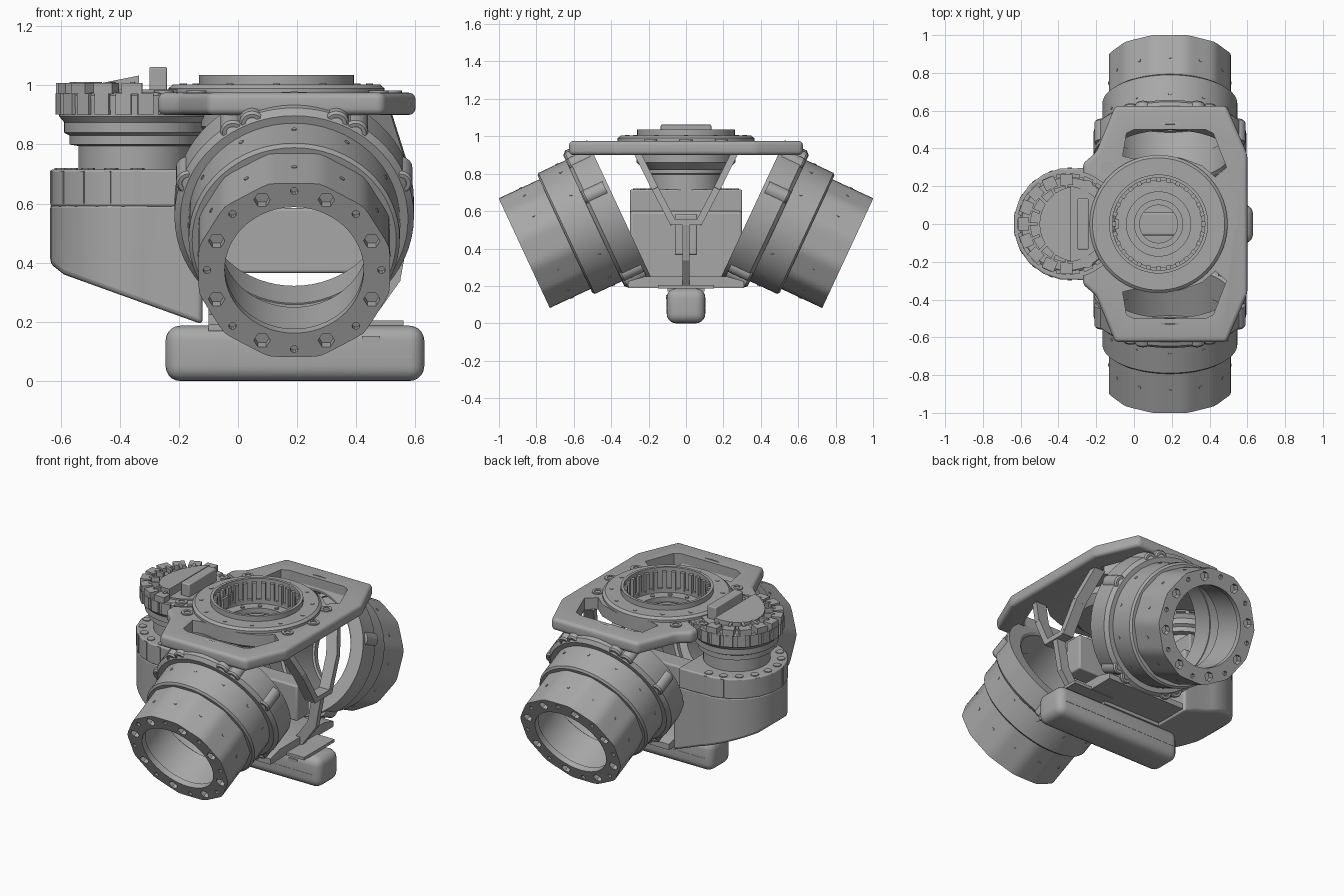
import bpy, bmesh, math
from math import sin, cos, pi, radians
from mathutils import Matrix, Vector

cube = bpy.data.objects.get("Cube")
if cube:
    bpy.data.objects.remove(cube, do_unlink=True)

grey = bpy.data.materials.new("machined_grey")
grey.use_nodes = True
GREY = (0.39, 0.39, 0.39, 1)
grey.diffuse_color = GREY
for node in grey.node_tree.nodes:
    if node.type == 'BSDF_PRINCIPLED':
        node.inputs["Base Color"].default_value = GREY
        node.inputs["Roughness"].default_value = 0.6
parts = []
T = Matrix.Translation
I = Matrix.Identity(4)


def finish(bm, name, m=I, bevel=0):
    bmesh.ops.recalc_face_normals(bm, faces=bm.faces)
    bm.transform(m)
    me = bpy.data.meshes.new(name)
    bm.to_mesh(me)
    bm.free()
    me.materials.append(grey)
    ob = bpy.data.objects.new(name, me)
    bpy.context.collection.objects.link(ob)
    if bevel:
        mod = ob.modifiers.new("bevel", 'BEVEL')
        mod.width, mod.segments, mod.limit_method = bevel, 3, 'ANGLE'
    parts.append(ob)
    return ob


def lathe(name, profile, n=64, m=I):
    """Spin a closed (radius, height) loop round the local z axis."""
    bm = bmesh.new()
    rings = [[bm.verts.new((r * cos(2 * pi * i / n), r * sin(2 * pi * i / n), z))
              for r, z in profile] for i in range(n)]
    k = len(profile)
    for i in range(n):
        a, b = rings[i], rings[(i + 1) % n]
        for j in range(k):
            bm.faces.new((a[j], b[j], b[(j + 1) % k], a[(j + 1) % k]))
    return finish(bm, name, m)


def prism_bm(pts, z0, z1):
    bm = bmesh.new()
    f = bm.faces.new([bm.verts.new((x, y, z0)) for x, y in pts])
    ext = bmesh.ops.extrude_face_region(bm, geom=[f])["geom"]
    bmesh.ops.translate(bm, vec=(0, 0, z1 - z0),
                        verts=[v for v in ext if isinstance(v, bmesh.types.BMVert)])
    bmesh.ops.recalc_face_normals(bm, faces=bm.faces)
    return bm


def prism(name, pts, z0, z1, m=I, bevel=0):
    return finish(prism_bm(pts, z0, z1), name, m, bevel)


def rounded_prism(name, pts, z0, z1, r):
    bm = prism_bm(pts, z0, z1)
    bmesh.ops.bevel(bm, geom=bm.edges[:], offset=r, segments=5, profile=.5, affect='EDGES')
    return finish(bm, name)


def arc(r, a0, a1, n, cx=0.0, cy=0.0):
    return [(cx + r * cos(radians(a0 + (a1 - a0) * i / n)),
             cy + r * sin(radians(a0 + (a1 - a0) * i / n))) for i in range(n + 1)]


def disc(name, r, z0, z1, n=24, m=I):
    return prism(name, arc(r, 0, 360, n)[:-1], z0, z1, m)


def box(name, x0, x1, y0, y1, z0, z1, m=I, bevel=0):
    return prism(name, [(x0, y0), (x1, y0), (x1, y1), (x0, y1)], z0, z1, m, bevel)


def strut(name, path, w, d):
    """Bars along a path, w wide along y and d deep along x."""
    for a, b in zip(path, path[1:]):
        a, b = Vector(a), Vector(b)
        z = (b - a).normalized()
        y = z.cross(Vector((1, 0, 0))).normalized()
        x = y.cross(z)
        m = T(a) @ Matrix((x, y, z)).transposed().to_4x4()
        box(name, -d / 2, d / 2, -w / 2, w / 2, -.008, (b - a).length + .008, m)


def cut(ob, cutter):
    mod = ob.modifiers.new("cut", 'BOOLEAN')
    mod.operation, mod.solver, mod.object = 'DIFFERENCE', 'EXACT', cutter
    bpy.context.view_layer.objects.active = ob
    bpy.ops.object.modifier_apply(modifier=mod.name)
    parts.remove(cutter)
    bpy.data.objects.remove(cutter, do_unlink=True)


# Two angled lens tubes, front and back
for side, spin in (("front", 0), ("back", pi)):
    m = T((0.19, 0, 0)) @ Matrix.Rotation(spin, 4, 'Z') @ T((0, -0.865, 0.375)) @ Matrix.Rotation(radians(-65), 4, 'X')
    barrel = lathe(side + "_barrel", [(.332, 0), (.332, .27), (.30, .27), (.30, .24), (.25, .24),
                                      (.25, .035), (.235, .035), (.235, 0)], 72, m)
    # Plane twelve shallow flats on the barrel
    inv = m.inverted()
    for v in barrel.data.vertices:
        p = inv @ v.co
        r = math.hypot(p.x, p.y)
        if r > .32:
            a = (math.atan2(p.y, p.x) + pi / 12) % (pi / 6) - pi / 12
            k = min(.332, .3235 / cos(a)) / r
            v.co = m @ Vector((p.x * k, p.y * k, p.z))
    for i in range(8):
        a = radians(22.5 + 45 * i)
        cut(barrel, disc("socket", .028, -.05, .035, 6, m @ T((.284 * cos(a), .284 * sin(a), 0))))
        a += radians(22.5)
        cut(barrel, disc("pin_hole", .013, -.05, .02, 10, m @ T((.295 * cos(a), .295 * sin(a), 0))))
    lathe(side + "_sleeve", [(.30, .24), (.345, .24), (.357, .25), (.357, .46), (.32, .46), (.32, .27), (.30, .27)], 64, m)
    lathe(side + "_flange", [(.315, .41), (.385, .41), (.405, .43), (.405, .56), (.33, .56), (.315, .55)], 64, m)
    # Bolt ears round the flange
    for a in (20, 57, 68, 112, 123, 160, 237, 248, 292, 303):
        e = m @ Matrix.Rotation(radians(-a), 4, 'Z') @ T((.38, 0, 0))
        lathe(side + "_ear", [(.023, .415), (.036, .415), (.043, .425), (.043, .54), (.023, .54)], 16, e)
        disc(side + "_ear_bolt", .025, .425, .5, 6, e)
    # Set screws on the tube surfaces
    for i in range(12):
        e = m @ Matrix.Rotation(pi / 6 * i, 4, 'Z')
        for r, t in ((.324, .13), (.357, .36)):
            disc(side + "_set_screw", .009, -.004, .003, 8, e @ T((r, 0, t)) @ Matrix.Rotation(pi / 2, 4, 'Y'))

# Top plate of the frame
half = [(.6, .37), (.49, .625), (-.1, .625), (-.2, .38), (-.27, .32)]
plate = rounded_prism("top_plate", half + [(x, -y) for x, y in reversed(half)], .9, .975, .022)
cut(plate, disc("bore", .26, .8, 1.1, 48, T((.13, 0, 0))))
cut(plate, disc("notch", .285, .8, 1.1, 48, T((-.35, 0, 0))))
window = [(-.06, .36), (-.04, .48), (0, .5), (.38, .5), (.42, .48), (.49, .3), (.43, .25),
          (.36, .31), (.25, .35), (.12, .365), (0, .345)]
for s in (1, -1):
    cut(plate, prism("window", [(x, s * y) for x, y in window], .8, 1.1))
for x, y in ((.475, .19), (.475, -.19), (.52, 0), (-.14, .3), (-.14, -.3), (-.25, .2), (-.25, -.2)):
    lathe("plate_bolt_washer", [(.018, .97), (.034, .97), (.034, .982), (.018, .982)], 20, T((x, y, 0)))
    disc("plate_bolt", .019, .97, .977, 6, T((x, y, 0)))

# Stepped bearing cup in the top plate
hub = T((.13, 0, 0))
lathe("bearing_ring", [(.245, .90), (.27, .90), (.30, .975), (.365, .975), (.365, .99), (.35, 1.003), (.262, 1.003),
                       (.262, 1.035), (.245, 1.035)], 72, hub)
lathe("bearing_cup", [(.23, .91), (.265, .91), (.265, .86), (.22, .82), (.10, .82), (.10, .87), (.13, .87), (.13, .855),
                      (.17, .855), (.17, .885), (.23, .885)], 64, hub)
for i in range(28):
    box("bearing_tooth", .225, .25, -.012, .012, .90, 1.015, hub @ Matrix.Rotation(2 * pi * i / 28, 4, 'Z'))
for i in range(12):
    e = hub @ Matrix.Rotation(2 * pi * i / 12, 4, 'Z')
    disc("ring_screw", .012, 1.0, 1.006, 8, e @ T((.315, 0, 0)))
    disc("cup_screw", .012, .88, .892, 8, e @ T((.195, 0, 0)))

# Y-shaped side web bowed outwards, bottom trough and inner beam
for s in (1, -1):
    strut("web_arm", [(.48, s * .26, .91), (.54, s * .165, .72), (.555, s * .07, .54)], .036, .07)
box("web_crossbar", .52, .59, -.085, .085, .525, .555)
strut("web_stem", [(.555, 0, .54), (.52, 0, .35), (.42, 0, .21)], .036, .06)
yz = Matrix(((0, 0, 1, 0), (1, 0, 0, 0), (0, 1, 0, 0), (0, 0, 0, 1)))
prism("bottom_trough", [(-.31, .19), (.31, .19), (.31, .225), (.22, .25), (-.22, .25), (-.31, .225)], -.1, .44, yz)
box("inner_beam", -.2, .45, -.06, .06, .365, .585, bevel=.01)

# Drive housing on the right side
CX = -.34
foot = arc(.295, 80, 280, 28, CX) + [(-.2, -.3), (-.12, -.3), (-.12, .3), (-.2, .3)]
bm = prism_bm(foot, .19, .6)
for co, no in (((-.63, 0, .375), (-.36, 0, -1)), ((-.57, 0, .345), (-.8, 0, -1))):
    bmesh.ops.bisect_plane(bm, geom=bm.verts[:] + bm.edges[:] + bm.faces[:], plane_co=co, plane_no=no, clear_outer=True)
    bmesh.ops.holes_fill(bm, edges=[e for e in bm.edges if e.is_boundary])
finish(bm, "drive_lower_housing", bevel=.04)
collar = arc(.298, 82, 278, 11, CX) + [(-.24, -.3), (-.16, -.3), (-.16, .3), (-.24, .3)]
prism("drive_upper_housing", collar, .59, .715, bevel=.008)
for i in range(10):
    a = radians(90 + 20 * i)
    disc("housing_bolt", .024, .71, .72, 8, T((CX + .26 * cos(a), .26 * sin(a), 0)))
    box("housing_rib", .28, .298, -.012, .012, .6, .71, T((CX, 0, 0)) @ Matrix.Rotation(a, 4, 'Z'))

# Drive neck and geared output disc
axle = T((-.35, 0, 0))
lathe("drive_neck", [(.02, .70), (.19, .70), (.19, .795), (.22, .80), (.22, .83), (.238, .84), (.238, .875), (.255, .895),
                     (.258, .965), (.245, .975), (.02, .975)], 64, axle)
disc("drive_cap", .2, .96, .985, 40, axle)
for i in range(22):
    box("disc_rib", .245, .268, -.026, .026, .902, .972, axle @ Matrix.Rotation(2 * pi * i / 22, 4, 'Z'))
for i in range(9):
    e = axle @ Matrix.Rotation(radians(92 + 22 * i), 4, 'Z')
    box("cover_tab", .205, .265, -.034, .034, .97, 1.008, e)
    box("cover_spoke", .16, .22, -.008, .008, .97, 1.012, e)
# D-shaped cover that rises towards the bar
bm = prism_bm(arc(.2, 100, 260, 20, -.30), .975, 1.0)
for v in bm.verts:
    if v.co.z > .99:
        v.co.z += .2 * (v.co.x + .5)
finish(bm, "cover_plate")
box("cover_bar", -.30, -.24, -.135, .135, .98, 1.062, bevel=.006)

# Rounded pod beneath the frame
rounded_prism("pod", [(-.245, -.103), (.63, -.103), (.63, .103), (-.245, .103)], 0, .187, .05)
box("pod_seam", -.2, .585, -.1045, .1045, .078, .086)
box("pod_mount_plate", .28, .56, -.15, .15, .187, .205)
box("pod_mount_block", -.1, .3, -.1, .1, .17, .2)
box("pod_port", .42, .48, -.107, -.09, .13, .152)

for ob in parts:
    bpy.ops.object.select_all(action='DESELECT')
    ob.select_set(True)
    bpy.context.view_layer.objects.active = ob
    bpy.ops.object.shade_smooth_by_angle(angle=radians(25))
